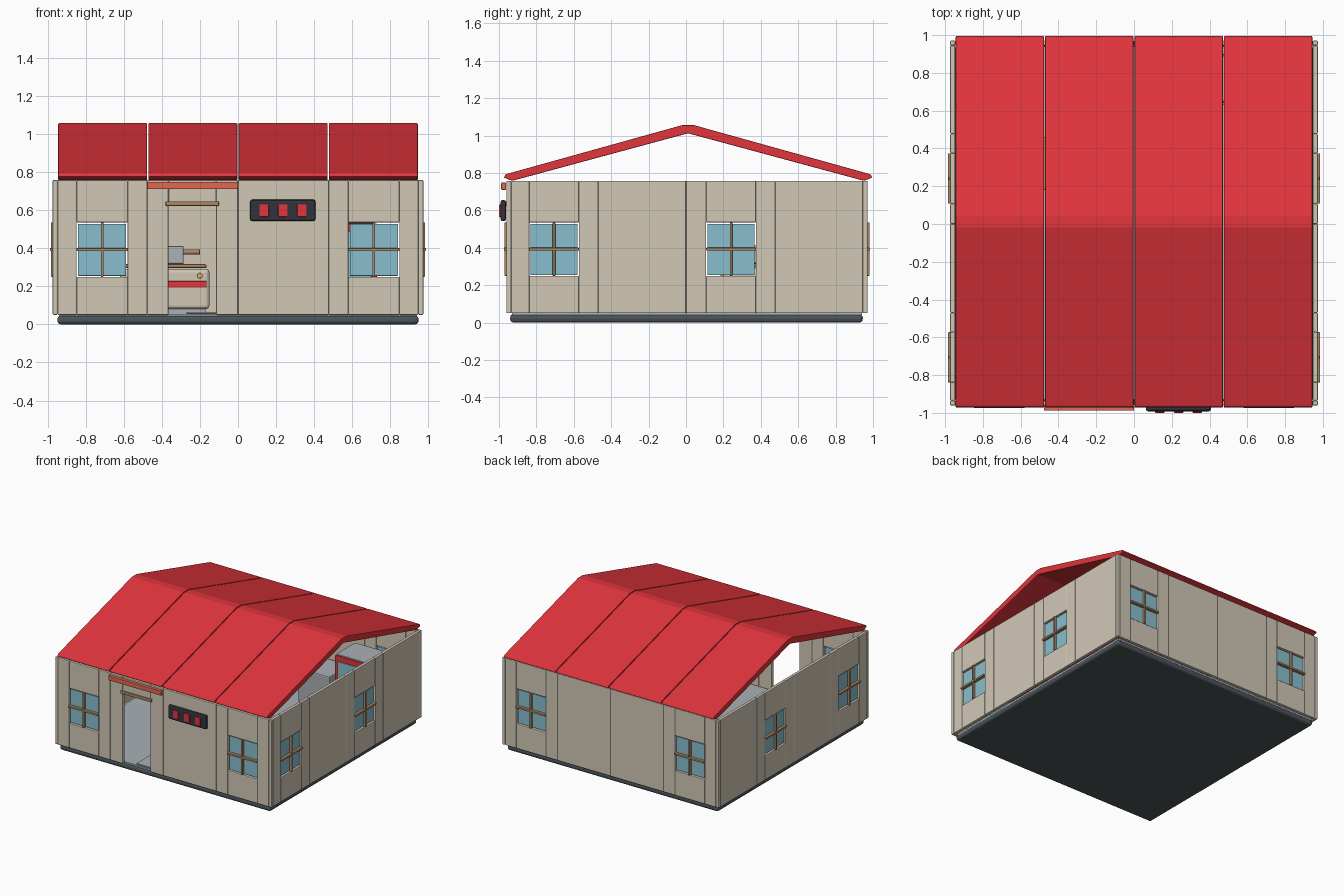
import bpy, bmesh, math
from mathutils import Vector

if "Cube" in bpy.data.objects:
    bpy.data.objects.remove(bpy.data.objects["Cube"])


def mat(name, r, g, b):
    m = bpy.data.materials.new(name)
    m.diffuse_color = (r, g, b, 1)
    m.use_nodes = True
    m.node_tree.nodes["Principled BSDF"].inputs["Base Color"].default_value = m.diffuse_color
    return m


CREAM = mat("cream", 0.64, 0.58, 0.47)
RED = mat("red", 0.75, 0.035, 0.045)
ORANGE = mat("orange", 0.75, 0.14, 0.08)
SLATE = mat("slate", 0.07, 0.09, 0.10)
DARK = mat("dark", 0.03, 0.035, 0.045)
GLASS = mat("glass", 0.25, 0.52, 0.62)
WOOD = mat("wood", 0.42, 0.24, 0.12)
STEEL = mat("steel", 0.40, 0.44, 0.47)
GOLD = mat("gold", 0.7, 0.5, 0.1)


def finish(name, bm, material, bevel, segs=2):
    bmesh.ops.recalc_face_normals(bm, faces=bm.faces)
    me = bpy.data.meshes.new(name)
    bm.to_mesh(me)
    bm.free()
    ob = bpy.data.objects.new(name, me)
    bpy.context.collection.objects.link(ob)
    me.materials.append(material)
    if bevel:
        b = ob.modifiers.new("bevel", 'BEVEL')
        b.width, b.segments, b.limit_method = bevel, segs, 'ANGLE'
    return ob


def box(name, a, b, material, bevel=0.005, segs=2):
    """Bevelled box between two corners."""
    a, b = Vector(a), Vector(b)
    bm = bmesh.new()
    bmesh.ops.create_cube(bm, size=1)
    for v in bm.verts:
        v.co = Vector([(a[i] + b[i]) / 2 + v.co[i] * abs(b[i] - a[i]) for i in range(3)])
    return finish(name, bm, material, bevel, segs)


def cylinder(name, c, r, h, material, axis='Z'):
    bm = bmesh.new()
    bmesh.ops.create_cone(bm, cap_ends=True, segments=20, radius1=r, radius2=r, depth=h)
    ob = finish(name, bm, material, 0.003)
    ob.location = c
    ob.rotation_euler = {'X': (0, math.pi / 2, 0), 'Y': (math.pi / 2, 0, 0), 'Z': (0, 0, 0)}[axis]
    return ob


# foundation slab
box("foundation", (-0.948, -0.94, 0), (0.948, 0.945, 0.045), SLATE, 0.018, 3)
box("floor", (-0.94, -0.93, 0.04), (0.94, 0.94, 0.055), STEEL, 0)

# walls: sections are (start, end, kind)
Z0, Z1, S0, S1 = 0.05, 0.758, 0.25, 0.535
LONG = [(-0.947, -0.847, 'p'), (-0.847, -0.58, 'w'), (-0.58, -0.477, 'p'), (-0.477, 0, 'p'),
        (0, 0.477, 'p'), (0.477, 0.58, 'p'), (0.58, 0.847, 'w'), (0.847, 0.947, 'p')]
FRONT = LONG[:3] + [(-0.477, -0.365, 'p'), (-0.365, -0.115, 'd'), (-0.115, 0, 'p')] + LONG[4:]
SIDE = [(-0.935, -0.838, 'p'), (-0.838, -0.573, 'w'), (-0.573, -0.47, 'p'), (-0.47, 0, 'p'),
        (0, 0.108, 'p'), (0.108, 0.374, 'w'), (0.374, 0.477, 'p'), (0.477, 0.945, 'p')]


def wall(name, sections, along, sign, outer):
    def part(label, u0, u1, z0, z1, d0, d1, m, bev=0.005):
        p, q = sorted((sign * (outer - d0), sign * (outer - d1)))
        if along == 'x':
            box(f"{name}_{label}", (u0, p, z0), (u1, q, z1), m, bev)
        else:
            box(f"{name}_{label}", (p, u0, z0), (q, u1, z1), m, bev)
    for u0, u1, kind in sections:
        c, zc = (u0 + u1) / 2, (S0 + S1) / 2
        if kind == 'p':
            part("panel", u0, u1, Z0, Z1, 0, 0.026, CREAM)
        elif kind == 'd':
            part("door_header", u0, u1, 0.63, Z1, 0, 0.026, CREAM)
        else:
            part("panel_below", u0, u1, Z0, S0, 0, 0.026, CREAM)
            part("panel_above", u0, u1, S1, Z1, 0, 0.026, CREAM)
            part("glass", u0 + 0.007, u1 - 0.007, S0 + 0.005, S1 - 0.007, 0.010, 0.017, GLASS, 0.002)
            part("window_bar", u0, u1, zc - 0.008, zc + 0.008, -0.013, 0.022, WOOD, 0.003)
            part("window_mullion", c - 0.007, c + 0.007, S0, S1, -0.010, 0.020, WOOD, 0.003)


wall("front", FRONT, 'x', -1, 0.961)
wall("back", LONG, 'x', 1, 0.971)
wall("left", SIDE, 'y', -1, 0.973)
wall("right", SIDE, 'y', 1, 0.973)
for sx in (-1, 1):
    for y0, y1 in ((-0.961, -0.935), (0.945, 0.971)):
        box("corner_post", (sx * 0.947, y0, Z0), (sx * 0.973, y1, Z1), CREAM)

# roof: four folded bays
half = [(0.985, 0.775), (0.975, 0.793), (0.03, 1.056)]
inner = [(0.94, 0.758), (0.0, 1.012)]
YC = 0.011
prof = ([(-y, z) for y, z in half] + [(y, z) for y, z in reversed(half)]
        + [inner[0], inner[1], (-inner[0][0], inner[0][1])])
for i in range(4):
    x0 = -0.947 + i * 0.4735
    bm = bmesh.new()
    # each slope is a closed ring of quads swept along x
    ends = [[bm.verts.new((x, y + YC, z)) for y, z in prof] for x in (x0 + 0.003, x0 + 0.4705)]
    n = len(prof)
    for k in range(n):
        bm.faces.new((ends[0][k], ends[0][(k + 1) % n], ends[1][(k + 1) % n], ends[1][k]))
    for e in ends:
        bm.faces.new((e[0], e[1], e[2], e[7], e[8]))
        bm.faces.new((e[2], e[3], e[7]))
        bm.faces.new((e[3], e[4], e[5], e[6], e[7]))
    finish("roof_bay", bm, RED, 0.004)

# door trim, awning beam and sign
box("door_lintel", (-0.38, -0.972, 0.622), (-0.10, -0.94, 0.646), WOOD, 0.004)
box("awning_beam", (-0.477, -0.988, 0.71), (0, -0.962, 0.748), ORANGE, 0.004)
box("door_mat", (-0.27, -0.92, 0.055), (-0.115, -0.72, 0.066), STEEL, 0.004)
box("sign_board", (0.063, -0.992, 0.542), (0.407, -0.962, 0.655), DARK, 0.012)
for x in (0.137, 0.236, 0.335):
    box("sign_tile", (x - 0.025, -1.0, 0.565), (x + 0.025, -0.985, 0.63), RED, 0.004)

# service counter seen through the doorway
box("counter_body", (-0.62, 0.2, 0.08), (-0.15, 0.44, 0.292), CREAM, 0.02, 3)
box("counter_plinth", (-0.60, 0.22, 0.05), (-0.17, 0.42, 0.085), STEEL)
box("counter_top", (-0.64, 0.18, 0.295), (-0.165, 0.46, 0.316), WOOD, 0.008)
box("counter_stripe", (-0.6, 0.192, 0.193), (-0.165, 0.202, 0.227), RED, 0.003)
cylinder("counter_knob", (-0.2, 0.195, 0.255), 0.014, 0.02, GOLD, 'Y')
box("counter_machine", (-0.42, 0.3, 0.316), (-0.285, 0.42, 0.412), STEEL, 0.008)
cylinder("machine_handle", (-0.245, 0.33, 0.38), 0.013, 0.09, WOOD, 'X')

# cooler cabinet and work table at the back
box("cooler_body", (0.42, 0.64, 0.055), (0.73, 0.9, 0.53), RED, 0.008)
box("cooler_door", (0.45, 0.63, 0.12), (0.70, 0.645, 0.49), GLASS, 0.004)
box("cooler_top", (0.43, 0.65, 0.53), (0.72, 0.89, 0.542), STEEL, 0.004)
box("work_table", (0.08, 0.66, 0.055), (0.36, 0.92, 0.33), STEEL, 0.008)

# red booth seat along the right
box("booth_seat", (0.72, -0.35, 0.055), (0.93, 0.1, 0.2), RED, 0.015)
box("booth_back", (0.87, -0.35, 0.2), (0.935, 0.1, 0.4), RED, 0.015)
